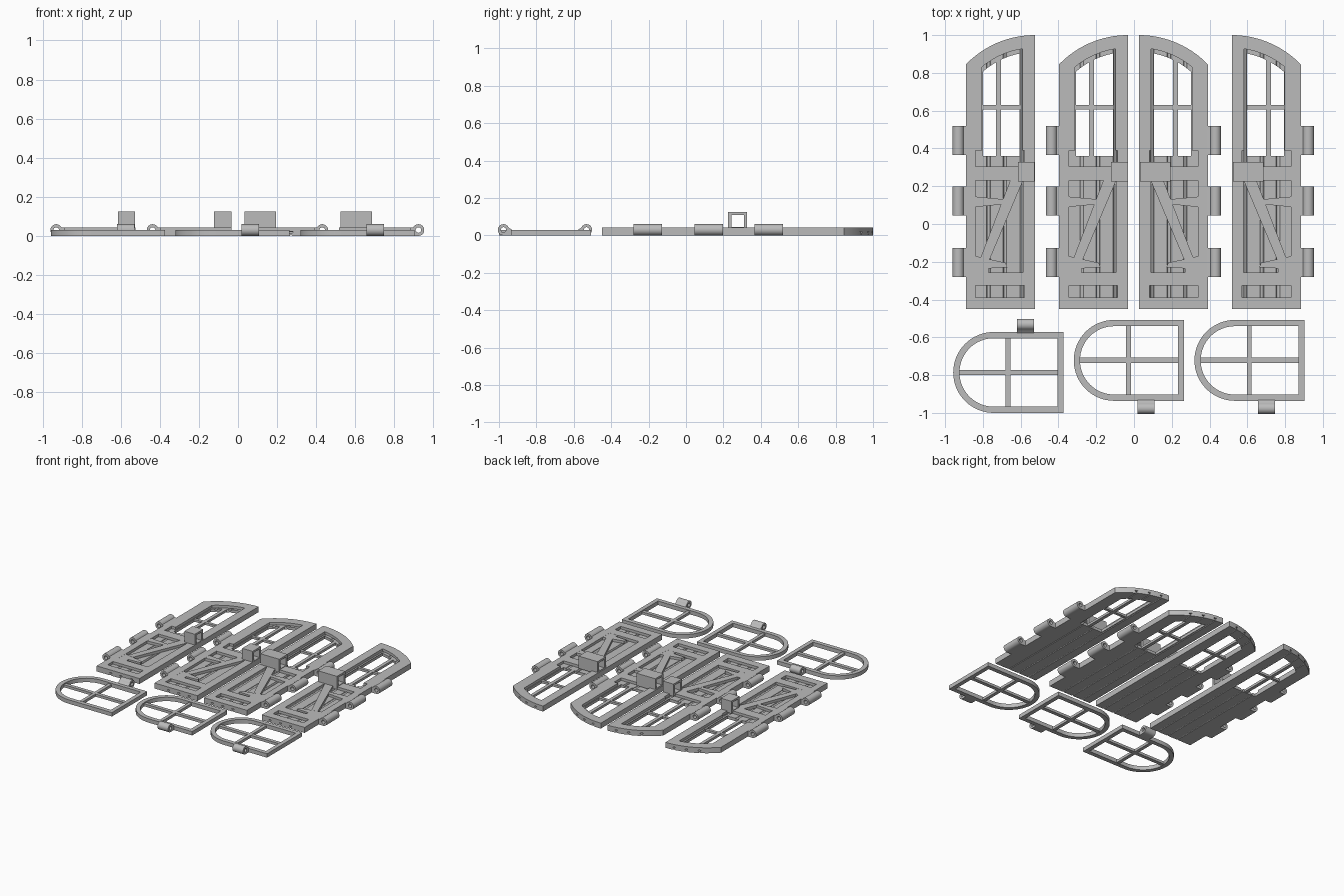
import bpy, bmesh, math
from mathutils import Matrix

if "Cube" in bpy.data.objects:
    bpy.data.objects.remove(bpy.data.objects["Cube"])

GREY = bpy.data.materials.new("light_grey")
GREY.diffuse_color = (0.5, 0.5, 0.5, 1)
GREY.use_nodes = True
GREY.node_tree.nodes["Principled BSDF"].inputs["Base Color"].default_value = GREY.diffuse_color
W, R, CV = 0.365, 0.507, 0.493      # door width, arch radius, arch centre height
ALONG_Y = Matrix(((1, 0, 0, 0), (0, 0, 1, 0), (0, 1, 0, 0), (0, 0, 0, 1)))


def bake(ob, name, matrix=Matrix()):
    """Turn an evaluated helper object into a clean mesh part."""
    dg = bpy.context.evaluated_depsgraph_get()
    me = bpy.data.meshes.new_from_object(ob.evaluated_get(dg))
    bpy.data.objects.remove(ob)
    bm = bmesh.new()
    bm.from_mesh(me)
    bm.transform(matrix)
    bmesh.ops.remove_doubles(bm, verts=bm.verts, dist=1e-5)
    bmesh.ops.recalc_face_normals(bm, faces=bm.faces)
    bm.to_mesh(me)
    bm.free()
    me.materials.clear()
    me.materials.append(GREY)
    part = bpy.data.objects.new(name, me)
    bpy.context.collection.objects.link(part)
    return part


def prism(name, loops, z0, z1, matrix=Matrix()):
    """Extrude an outline (first loop) with holes (other loops)."""
    cu = bpy.data.curves.new(name, 'CURVE')
    cu.dimensions, cu.fill_mode = '2D', 'BOTH'
    cu.extrude = (z1 - z0) / 2
    for loop in loops:
        sp = cu.splines.new('POLY')
        sp.points.add(len(loop) - 1)
        for p, (a, b) in zip(sp.points, loop):
            p.co = (a, b, 0, 1)
        sp.use_cyclic_u = True
    ob = bpy.data.objects.new(name, cu)
    bpy.context.collection.objects.link(ob)
    return bake(ob, name, matrix @ Matrix.Translation((0, 0, (z0 + z1) / 2)))


def rect(a0, a1, b0, b1):
    return [(a0, b0), (a1, b0), (a1, b1), (a0, b1)]


def arc(cx, cy, r, d0, d1, n):
    return [(cx + r * math.cos(math.radians(d0 + (d1 - d0) * i / n)),
             cy + r * math.sin(math.radians(d0 + (d1 - d0) * i / n))) for i in range(n + 1)]


def arch(u0, u1, r, n=14):
    """Arch edge points running from u1 back to u0."""
    us = [u1 + (u0 - u1) * i / n for i in range(n + 1)]
    return [(u, CV + math.sqrt(r * r - (W - u) ** 2)) for u in us]


def hinge(name, length0, length1, top, matrix):
    """Knuckle with a pin hole and a foot that meets the edge at a = 0."""
    outline = [(-0.04, 0), (0.005, 0), (0.005, top)] + arc(-0.04, 0.03, 0.03, 25, 250, 20)
    prism(name, [outline, arc(-0.04, 0.03, 0.014, 0, 345, 23)], length0, length1, matrix)


def door(x0, side, latch):
    m = Matrix.Translation((x0, 0, 0)) @ Matrix.Diagonal((side, 1, 1, 1))
    outline = [(0, -0.45), (W, -0.45)] + arch(0, W, R)

    # plank backing with a window opening and rounded grooves on both sides
    opening = [(0.09, 0.36), (0.285, 0.36)] + arch(0.09, 0.285, R - 0.09)
    planks = prism("door_planks", [outline, opening], 0, 0.022)
    bm = bmesh.new()
    for u in (0.12, 0.206, 0.296):
        for z, r in ((0, 0.005), (0.022, 0.01)):
            bmesh.ops.create_cone(bm, cap_ends=True, segments=12, radius1=r, radius2=r, depth=2.4,
                                  matrix=Matrix.Translation((u, 0, z)) @ Matrix.Rotation(math.pi / 2, 4, 'X'))
    me = bpy.data.meshes.new("groove_cutter")
    bm.to_mesh(me)
    bm.free()
    cutter = bpy.data.objects.new("groove_cutter", me)
    cutter.hide_render = True
    bpy.context.collection.objects.link(cutter)
    mod = planks.modifiers.new("grooves", 'BOOLEAN')
    mod.operation, mod.solver, mod.object = 'DIFFERENCE', 'EXACT', cutter
    bake(planks, "door_planks", m)
    bpy.data.objects.remove(cutter)

    # raised frame: window with slot below it, braced panel, bottom slot
    window = [(0.052, 0.305), (0.31, 0.305), (0.31, 0.39), (0.30, 0.39)] \
        + arch(0.085, 0.30, R - 0.068) + [(0.085, 0.39), (0.052, 0.39)]
    panel = rect(0.052, 0.302, -0.257, 0.23)
    slot = rect(0.052, 0.31, -0.39, -0.325)
    prism("door_frame", [outline, window, panel, slot], 0.022, 0.042, m)

    # diagonal brace and tapered straps
    prism("diagonal_brace", [[(0.235, 0.231), (0.303, 0.231), (0.127, -0.185), (0.075, -0.185)]], 0.02, 0.042, m)
    prism("middle_strap", [[(0.05, 0.145), (0.21, 0.13), (0.205, 0.105), (0.05, 0.09)]], 0.02, 0.0415, m)
    prism("lower_strap", [[(0.05, -0.17), (0.21, -0.205), (0.22, -0.23), (0.12, -0.235),
                           (0.12, -0.26), (0.05, -0.26)]], 0.02, 0.0415, m)

    # window bars
    prism("window_upright", [rect(0.159, 0.185, 0.355, 0.885)], 0.004, 0.022, m)
    prism("window_crossbar", [rect(0.085, 0.29, 0.607, 0.629)], 0.004, 0.0215, m)

    # hinge knuckles
    for v in (0.365, 0.045, -0.28):
        hinge("door_hinge", v, v + 0.153, 0.042, m @ ALONG_Y)

    # square latch sleeve, open along x
    along_x = Matrix(((0, 0, 1, 0), (1, 0, 0, 0), (0, 1, 0, 0), (0, 0, 0, 1)))
    prism("latch_sleeve", [rect(0.225, 0.327, 0.03, 0.125), rect(0.243, 0.309, 0.046, 0.11)],
          latch[0], latch[1], m @ along_x)


def casement(x0, yc, side):
    """Round-ended window frame, hinge on its lower edge (side 1) or upper edge (side -1)."""
    m = Matrix.Translation((x0, yc, 0)) @ Matrix.Diagonal((1, side, 1, 1))
    h, length = 0.214, 0.583
    outer = [(length, -h), (length, h)] + arc(h, 0, h, 90, 270, 32)
    inner = [(length - 0.032, -h + 0.033), (length - 0.032, h - 0.033)] + arc(h, 0, h - 0.033, 90, 270, 32)
    prism("casement_frame", [outer, inner], 0, 0.03, m)
    prism("casement_upright", [rect(0.277, 0.303, -h + 0.03, h - 0.03)], 0.002, 0.022, m)
    prism("casement_crossbar", [rect(0.03, length - 0.03, -0.014, 0.014)], 0.002, 0.0215, m)
    along_x = Matrix(((0, 0, 1, 0), (1, 0, 0, -h), (0, 1, 0, 0), (0, 0, 0, 1)))
    hinge("casement_hinge", 0.337, 0.427, 0.03, m @ along_x)


NARROW, WIDE = (0.275, 0.364), (0.197, 0.358)
for x0, side, latch in ((-0.89, 1, NARROW), (-0.397, 1, NARROW), (0.391, -1, WIDE), (0.883, -1, WIDE)):
    door(x0, side, latch)
for x0, yc, side in ((-0.957, -0.786, -1), (-0.319, -0.722, 1), (0.32, -0.722, 1)):
    casement(x0, yc, side)

# smooth the curved walls, keep the edges sharp
bpy.ops.object.select_all(action='SELECT')
bpy.context.view_layer.objects.active = bpy.context.selected_objects[0]
bpy.ops.object.shade_smooth_by_angle(angle=math.radians(30))
